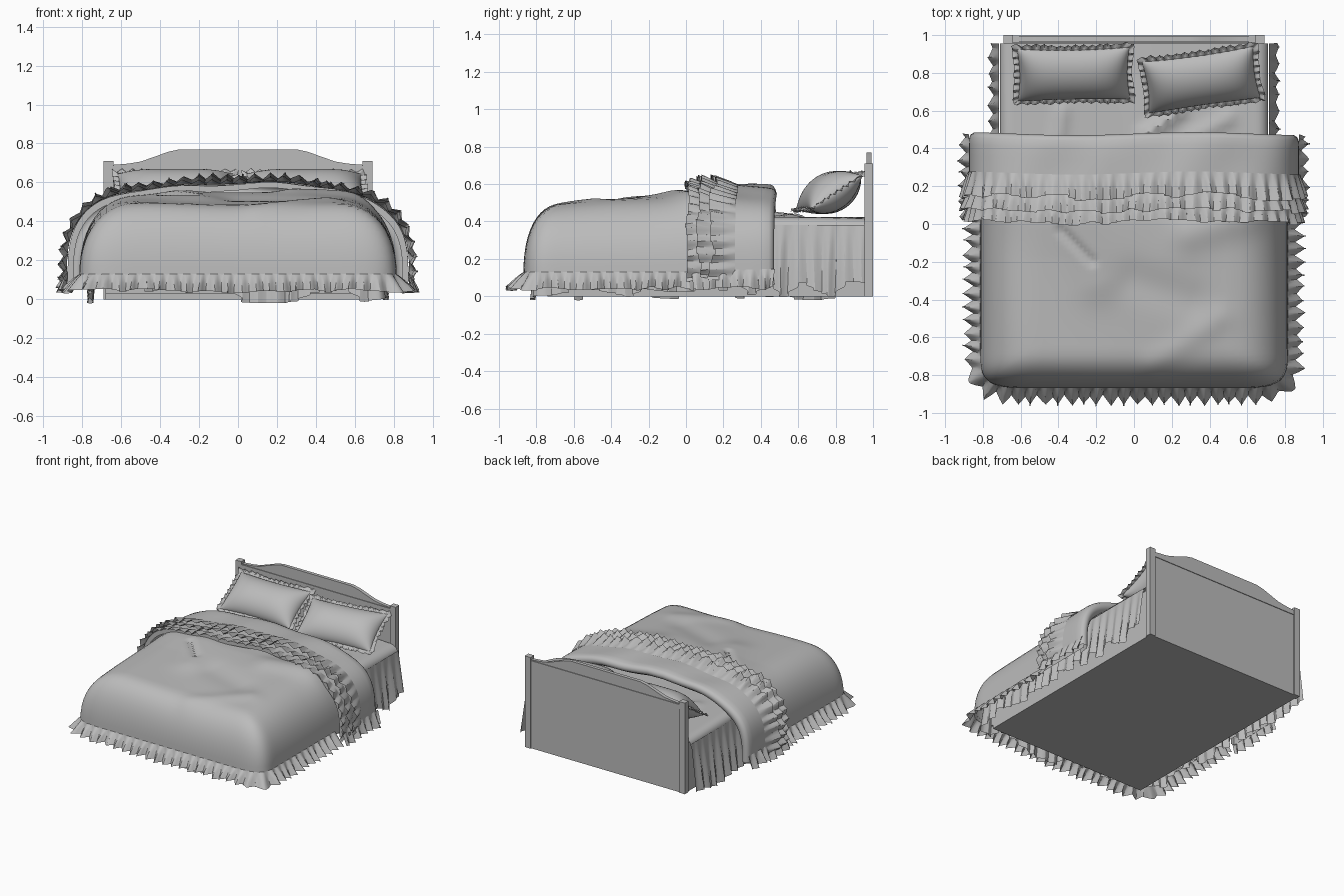
import bpy, bmesh, math, random
from math import sin, cos, pi, exp
from mathutils import Vector, Matrix

if "Cube" in bpy.data.objects:
    bpy.data.objects.remove(bpy.data.objects["Cube"])

random.seed(4)
grey = bpy.data.materials.new("soft_grey")
grey.diffuse_color = (0.5, 0.5, 0.5, 1)
grey.use_nodes = True
grey.node_tree.nodes["Principled BSDF"].inputs["Base Color"].default_value = grey.diffuse_color


def make(name, verts, faces, angle=40):
    me = bpy.data.meshes.new(name)
    me.from_pydata([tuple(v) for v in verts], [], faces)
    me.materials.append(grey)
    ob = bpy.data.objects.new(name, me)
    bpy.context.collection.objects.link(ob)
    bpy.ops.object.select_all(action='DESELECT')
    ob.select_set(True)
    bpy.context.view_layer.objects.active = ob
    bpy.ops.object.shade_smooth_by_angle(angle=math.radians(angle))
    return ob


def grid(name, rows, angle=40):
    n = len(rows[0])
    faces = [(j * n + i, j * n + i + 1, (j + 1) * n + i + 1, (j + 1) * n + i)
             for j in range(len(rows) - 1) for i in range(n - 1)]
    return make(name, [p for r in rows for p in r], faces, angle)


def prism(name, outline, y0, y1):
    n = len(outline)
    verts = [(x, y, z) for y in (y0, y1) for x, z in outline]
    faces = [tuple(range(n)), tuple(range(2 * n - 1, n - 1, -1))]
    faces += [(i, i + n, (i + 1) % n + n, (i + 1) % n) for i in range(n)]
    return make(name, verts, faces, 30)


def box(name, x0, x1, y0, y1, z0, z1):
    return prism(name, [(x0, z0), (x1, z0), (x1, z1), (x0, z1)], y0, y1)


def drape(name, cx, y0, y1, rx, ry, hem, top, power, n=50, k=12):
    """Cloth lying on a core rectangle and falling over its sides and front."""
    over = [i / k for i in range(k, 0, -1)]
    xs = [(-cx, -a) for a in over] + [(-cx + 2 * cx * i / n, 0) for i in range(n + 1)]
    xs += [(cx, a) for a in reversed(over)]
    ys = [(y0, -a) for a in over] + [(y0 + (y1 - y0) * i / n, 0) for i in range(n + 1)]
    rows = []
    for cy, b in ys:
        row = []
        for c, a in xs:
            L = max(abs(a), abs(b))
            q = (a ** 4 + b ** 4) ** 0.25 or 1
            R = sin(L * pi / 2) ** (2 / power)
            F = max(0, cos(L * pi / 2)) ** (2 / power)
            x, y = c + a / q * R * rx, cy + b / q * R * ry
            row.append((x, y, hem + (top(x, y) - hem) * F))
        rows.append(row)
    return grid(name, rows)


def hem_path(cx, y0, y1, rx, ry, z):
    """Hem line of a draped cloth, with outward normals."""
    pts = [Vector((cx + rx, y1, z))]
    for i in range(17):
        a = i / 16 * pi / 2
        pts.append(Vector((cx + rx * cos(a) ** 0.5 if i < 16 else cx,
                           y0 - ry * sin(a) ** 0.5, z)))
    pts += [Vector((-p.x, p.y, z)) for p in reversed(pts)]
    out = []
    for i, p in enumerate(pts):
        t = pts[min(i + 1, len(pts) - 1)] - pts[max(i - 1, 0)]
        out.append((p, Vector((t.y, -t.x, 0)).normalized() * -1, Vector((0, 0, -1))))
    return out


def ruffle(name, path, length, flare, amp, period, rows=4, per=10):
    """Gathered strip: path holds (position, outward normal, hanging direction)."""
    total = sum((b[0] - a[0]).length for a, b in zip(path, path[1:]))
    waves = max(1, round(total / period))
    jit = [(random.uniform(.6, 1.25), random.uniform(.82, 1.12), random.uniform(-.6, .6))
           for _ in range(waves + 2)]
    samples, seg, start = [], 0, 0
    for i in range(waves * per + 1):
        s = total * i / (waves * per)
        while seg < len(path) - 2 and s > start + (path[seg + 1][0] - path[seg][0]).length:
            start += (path[seg + 1][0] - path[seg][0]).length
            seg += 1
        a, b = path[seg], path[seg + 1]
        f = min(1, (s - start) / max((b[0] - a[0]).length, 1e-6))
        samples.append([a[m].lerp(b[m], f) for m in range(3)] + [(b[0] - a[0]).normalized(), i / per])
    out = []
    for j in range(rows + 1):
        t, row = j / rows, []
        for p, nrm, drop, tan, ph in samples:
            k, f = int(ph), ph - int(ph)
            f = f * f * (3 - 2 * f)
            A, S, T = [jit[k][m] * (1 - f) + jit[k + 1][m] * f for m in range(3)]
            w = math.tanh(2.2 * sin(2 * pi * ph)) * amp * A
            shift = (sin(4 * pi * ph) * 0.16 + T * 0.3) * period * t
            row.append(p + drop * length * S * t + nrm * (flare * t + w * t ** 0.7 + 0.004) + tan * shift)
        out.append(row)
    return grid(name, out, 50)


def ridge(x, y, x0, y0, x1, y1, h, w):
    """Soft crease along a line."""
    dx, dy = x1 - x0, y1 - y0
    f = min(1, max(0, ((x - x0) * dx + (y - y0) * dy) / (dx * dx + dy * dy)))
    return h * exp(-((x - x0 - f * dx) ** 2 + (y - y0 - f * dy) ** 2) / (w * w))


# Bed base and headboard
box("base", -0.68, 0.68, -0.74, 0.97, 0.0, 0.03)
half = [(0.645, 0), (0.645, 0.69), (0.56, 0.697), (0.5, 0.707), (0.42, 0.735), (0.36, 0.757), (0.3, 0.77)]
prism("headboard_panel", half + [(-x, z) for x, z in reversed(half)], 0.965, 0.992)
for s, side in ((1, "right"), (-1, "left")):
    a, b = sorted((s * 0.64, s * 0.69))
    box("headboard_post_" + side, a, b, 0.955, 1.0, 0, 0.71)
box("headboard_rail", -0.64, 0.64, 0.96, 0.997, 0.65, 0.685)

# Mattress, fitted sheet and pleated skirt
box("mattress", -0.68, 0.68, -0.76, 0.955, 0.03, 0.38)


def sheet_top(x, y):
    return (0.418 + 0.006 * sin(9 * x + 4 * y) + ridge(x, y, 0.05, 0.47, 0.25, 0.6, 0.03, 0.035)
            + ridge(x, y, -0.4, 0.45, -0.38, 0.6, 0.02, 0.04) + ridge(x, y, 0.3, 0.45, 0.5, 0.56, 0.02, 0.04))


drape("fitted_sheet", 0.64, -0.72, 0.955, 0.07, 0.05, 0.36, sheet_top, 2.2, 50, 6)
ruffle("bed_skirt", hem_path(0.64, -0.72, 0.955, 0.07, 0.05, 0.38), 0.36, 0.045, 0.014, 0.085, 8)


# Duvet with ruffled hem
def duvet_top(x, y):
    z = 0.545 + 0.075 * min(y, 0) - 0.03 * x * x
    z += 0.010 * sin(5 * x + 4 * y + 1) * min(1, max(0, 0.15 - y) * 3)
    z += ridge(x, y, -0.3, 0.0, -0.2, -0.3, 0.02, 0.12) + ridge(x, y, 0.3, -0.05, 0.6, 0.05, 0.025, 0.1)
    z -= ridge(x, y, -0.39, -0.03, -0.22, -0.2, 0.02, 0.02) + ridge(x, y, 0, -0.3, 0.3, -0.4, 0.015, 0.1)
    z += ridge(x, y, 0.1, -0.75, 0.45, -0.5, 0.012, 0.07)
    return z


drape("duvet", 0.5, -0.66, 0.42, 0.315, 0.21, 0.1, duvet_top, 2.4)
ruffle("duvet_hem_ruffle", hem_path(0.5, -0.66, 0.03, 0.31, 0.205, 0.13), 0.09, 0.065, 0.028, 0.07)


# Turned-over top of the duvet
def arch(y, inset=0.0, n=72):
    pts = []
    for i in range(n + 1):
        a = -pi / 2 + pi * i / n
        sx, cz = abs(sin(a)) ** (2 / 3.3), max(0, cos(a)) ** (2 / 3.3)
        x = math.copysign((0.875 - inset) * sx, a)
        bump = 0.008 * sin(6 * x + 5 * y) + 0.006 * sin(14 * x - 9 * y)
        pts.append(Vector((x, y + 0.008 * sin(5 * x), 0.09 + (0.5 - inset + bump) * cz)))
    return pts


folds = [(0.05, 0.03), (0.05, 0.0)] + [(0.05 + 0.06 * i, 0.0) for i in range(1, 7)]
folds += [(0.45, 0.003), (0.468, 0.012), (0.478, 0.03), (0.472, 0.055), (0.44, 0.075), (0.36, 0.085)]
grid("turned_over_cover", [arch(y, i) for y, i in folds], 60)


def arch_path(y, inset=0.0):
    pts, out = arch(y, inset), []
    for i, p in enumerate(pts):
        t = pts[min(i + 1, len(pts) - 1)] - pts[max(i - 1, 0)]
        out.append((p, Vector((-t.z, 0, t.x)).normalized(), Vector((0, -1, 0))))
    return out


for i, (y, length, flare) in enumerate([(0.27, 0.13, 0.03), (0.17, 0.10, 0.03), (0.09, 0.08, 0.015)]):
    ruffle("cover_ruffle_%d" % (i + 1), arch_path(y), length, flare, 0.016, 0.075)
for s, side in ((1, "right"), (-1, "left")):
    path = [(Vector((s * 0.87, y, 0.145)), Vector((s, 0, 0)), Vector((0, 0, -1))) for y in (0.03, 0.25, 0.475)]
    ruffle("cover_hem_ruffle_" + side, path, 0.1, 0.035, 0.024, 0.07)


# Pillows with frilled edges
def pillow(name, loc, turn, w=0.3, h=0.165, thick=0.1):
    M = Matrix.Translation(loc) @ Matrix.Rotation(turn, 4, 'Z') @ Matrix.Rotation(math.radians(33), 4, 'X')
    n = 24

    def rim(u, v):
        return Vector((w * u * (1 - 0.05 * (1 - v * v)), h * v * (1 - 0.08 * (1 - u * u)), 0))

    bm = bmesh.new()
    for s in (1, -1):
        g = [[bm.verts.new(M @ (rim(u, v) + Vector((0, 0, s * thick * ((1 - u ** 4) * (1 - v * v)) ** 0.6))))
              for u in (sin(pi / 2 * (2 * i / n - 1)) for i in range(n + 1))]
             for v in (sin(pi / 2 * (2 * j / n - 1)) for j in range(n + 1))]
        for j in range(n):
            for i in range(n):
                f = [g[j][i], g[j][i + 1], g[j + 1][i + 1], g[j + 1][i]]
                bm.faces.new(f if s > 0 else f[::-1])
    bmesh.ops.remove_doubles(bm, verts=bm.verts, dist=0.0005)
    bm.verts.index_update()
    verts, faces = [v.co.copy() for v in bm.verts], [[v.index for v in f.verts] for f in bm.faces]
    bm.free()
    make(name, verts, faces, 60)
    R, path = M.to_3x3(), []
    for a, b in (((-1, -1), (1, -1)), ((1, -1), (1, 1)), ((1, 1), (-1, 1)), ((-1, 1), (-1, -1))):
        for i in range(12):
            f = i / 12
            u, v = a[0] + (b[0] - a[0]) * f, a[1] + (b[1] - a[1]) * f
            d = Vector((u ** 9, v ** 9, 0)).normalized()
            path.append((M @ (rim(u, v) - d * 0.004), R @ Vector((0, 0, 1)), R @ d))
    path.append(path[0])
    ruffle(name + "_frill", path, 0.034, 0.0, 0.012, 0.042, 3, 8)


pillow("left_pillow", (-0.32, 0.795, 0.555), math.radians(1))
pillow("right_pillow", (0.355, 0.765, 0.555), math.radians(8))
